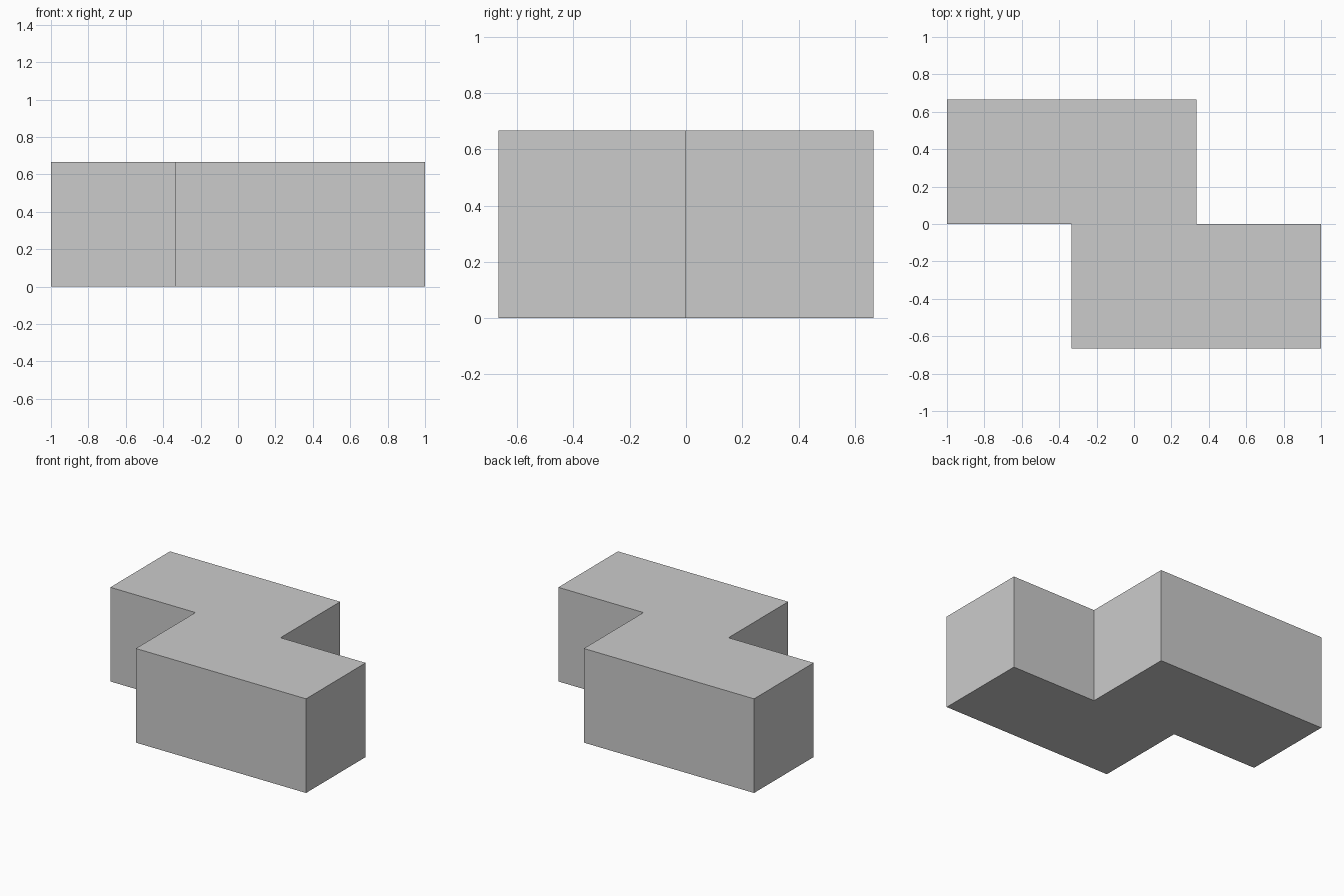
import bpy, bmesh

if "Cube" in bpy.data.objects:
    bpy.data.objects.remove(bpy.data.objects["Cube"])

U = 2 / 3  # side of one square cell; also the block height

# Right half of the Z-shaped outline; the rest is its half-turn copy
half = [(-U / 2, 0), (-U / 2, -U), (1, -U), (1, 0)]
outline = half + [(-x, -y) for x, y in half]

# Extrude the outline into a solid block
bm = bmesh.new()
base = bm.faces.new([bm.verts.new((x, y, 0)) for x, y in outline])
top = bmesh.ops.extrude_face_region(bm, geom=[base], use_keep_orig=True)["geom"]
bmesh.ops.translate(bm, vec=(0, 0, U),
                    verts=[g for g in top if isinstance(g, bmesh.types.BMVert)])
bmesh.ops.recalc_face_normals(bm, faces=bm.faces[:])

mesh = bpy.data.meshes.new("z_block")
bm.to_mesh(mesh)
bm.free()
bpy.context.collection.objects.link(bpy.data.objects.new("z_block", mesh))
